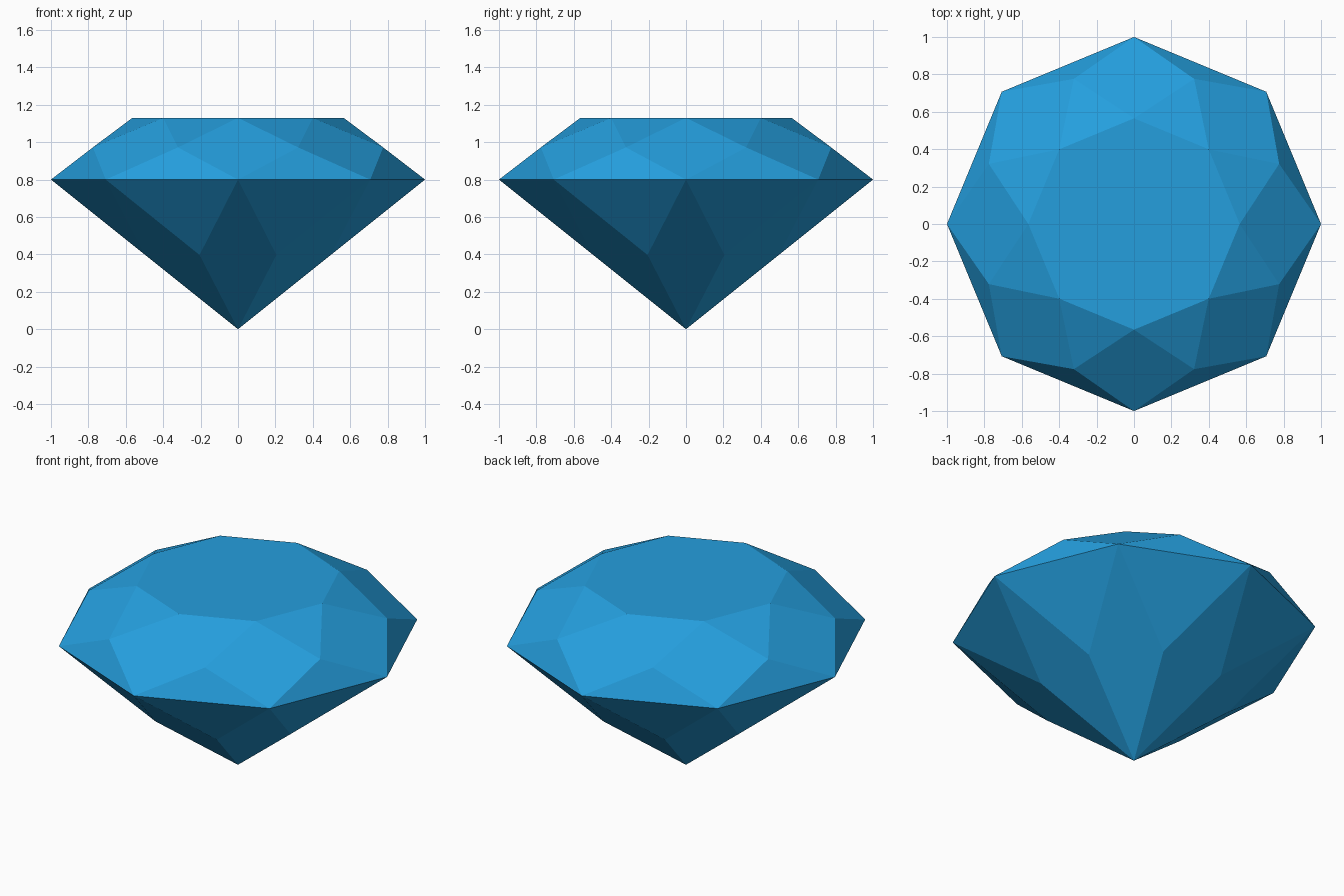
import bpy
import bmesh
from math import cos, sin, pi

cube = bpy.data.objects.get("Cube")
if cube:
    bpy.data.objects.remove(cube, do_unlink=True)

SIDES = 8


def material(name, colour):
    mat = bpy.data.materials.new(name)
    mat.use_nodes = True
    mat.diffuse_color = colour
    mat.node_tree.nodes["Principled BSDF"].inputs["Base Color"].default_value = colour
    return mat


def ring(bm, radius, z, offset=0.0):
    """One ring of corners; an offset of 0.5 turns it by half a step."""
    angles = [2 * pi * (i + offset) / SIDES for i in range(SIDES)]
    return [bm.verts.new((radius * cos(a), radius * sin(a), z)) for a in angles]


bm = bmesh.new()

# Rings of corners, from the flat top down to the point
table = ring(bm, 0.565, 1.13)
crown = ring(bm, 0.84, 0.972, 0.5)
girdle = ring(bm, 1.0, 0.8)
pavilion = ring(bm, 0.537, 0.397, 0.5)
point = bm.verts.new((0, 0, 0))

bm.faces.new(table)
for i in range(SIDES):
    j = (i + 1) % SIDES
    # Crown: star triangle, kite and girdle triangle
    bm.faces.new((table[j], table[i], crown[i]))
    bm.faces.new((table[i], crown[i - 1], girdle[i], crown[i]))
    bm.faces.new((crown[i], girdle[i], girdle[j]))
    # Pavilion: girdle triangle and long kite
    bm.faces.new((girdle[j], girdle[i], pavilion[i]))
    bm.faces.new((girdle[i], pavilion[i - 1], point, pavilion[i]))

bmesh.ops.recalc_face_normals(bm, faces=bm.faces)
mesh = bpy.data.meshes.new("cut_gem")
bm.to_mesh(mesh)
bm.free()

mesh.materials.append(material("gem blue", (0.018, 0.345, 0.73, 1)))
gem = bpy.data.objects.new("cut_gem", mesh)
bpy.context.collection.objects.link(gem)
